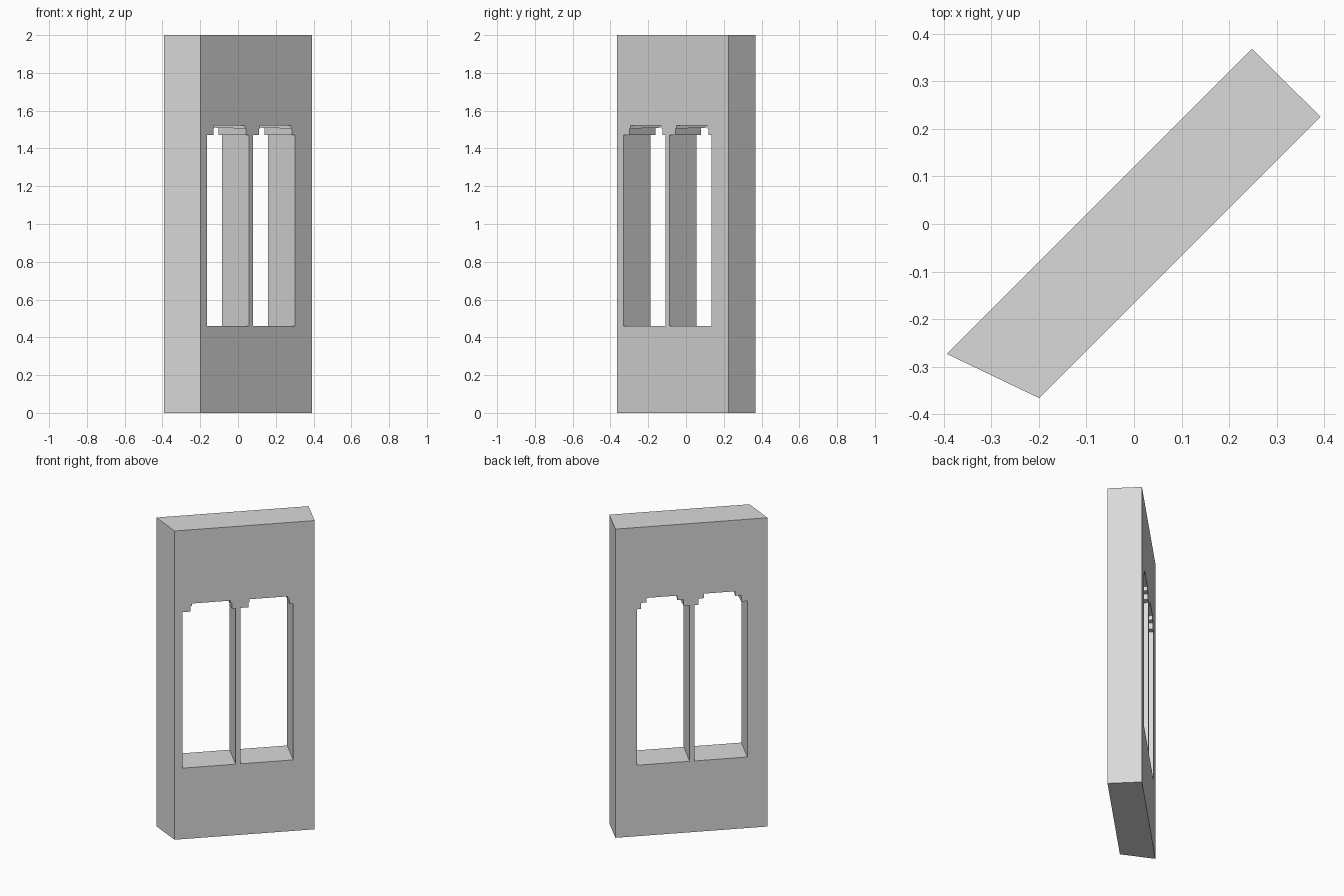
import bpy, bmesh

if "Cube" in bpy.data.objects:
    bpy.data.objects.remove(bpy.data.objects["Cube"], do_unlink=True)

# One plain grey for the whole wall
grey = bpy.data.materials.new("stone_grey")
grey.use_nodes = True
grey.diffuse_color = (0.7, 0.7, 0.7, 1)
grey.node_tree.nodes["Principled BSDF"].inputs["Base Color"].default_value = (0.7, 0.7, 0.7, 1)


def loft(name, first, second):
    """Solid joining two outlines with the same number of points."""
    bm = bmesh.new()
    a = [bm.verts.new(p) for p in first]
    b = [bm.verts.new(p) for p in second]
    bm.faces.new(a)
    bm.faces.new(b[::-1])
    for i in range(len(a)):
        j = (i + 1) % len(a)
        bm.faces.new((a[i], b[i], b[j], a[j]))
    bmesh.ops.recalc_face_normals(bm, faces=bm.faces)
    mesh = bpy.data.meshes.new(name)
    bm.to_mesh(mesh)
    bm.free()
    mesh.materials.append(grey)
    obj = bpy.data.objects.new(name, mesh)
    bpy.context.collection.objects.link(obj)
    return obj


# Diagonal wall slab with one skewed end
plan = [(-0.393, -0.273), (-0.199, -0.366), (0.392, 0.225), (0.248, 0.368)]
wall = loft("wall", [(x, y, 0) for x, y in plan], [(x, y, 2) for x, y in plan])

SILL, SPRING = 0.46, 1.47


def outline(x0, x1, depth, left, right, low, high):
    """Stepped window outline at a given depth through the wall."""
    (a, b), (c, d) = left, right
    points = [(x0, SILL), (x1, SILL), (x1, SPRING), (x1 - c, SPRING),
              (x1 - c, low), (x1 - d, low), (x1 - d, high), (x0 + b, high),
              (x0 + b, low), (x0 + a, low), (x0 + a, SPRING), (x0, SPRING)]
    shift = 0.143 * depth
    return [(x - shift, x - 0.166 + shift, z) for x, z in points]


# Pair of windows, with more stepping at the back than at the front
for side, x0, x1 in (("right", -0.165, 0.058), ("left", 0.078, 0.301)):
    front = outline(x0, x1, -0.05, (0.034, 0.038), (0.016, 0.021), 1.505, 1.521)
    back = outline(x0, x1, 1.05, (0.025, 0.053), (0.017, 0.042), 1.51, 1.54)
    cutter = loft(side + "_window_cutter", front, back)
    cutter.hide_render = True
    cutter.hide_viewport = True
    cut = wall.modifiers.new(side + "_window", "BOOLEAN")
    cut.operation = "DIFFERENCE"
    cut.solver = "EXACT"
    cut.object = cutter
